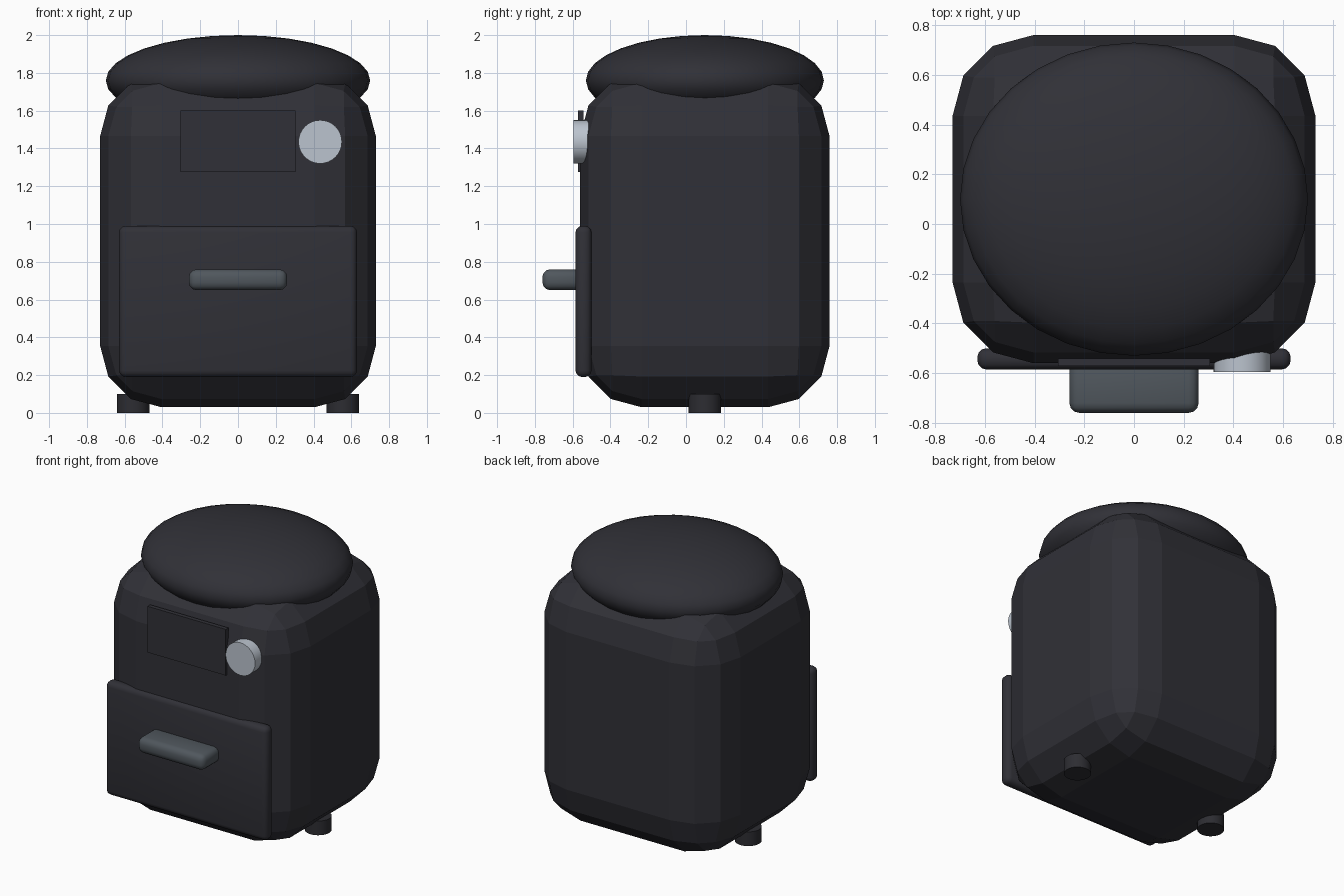
import bpy, math

cube = bpy.data.objects.get("Cube")
if cube:
    bpy.data.objects.remove(cube, do_unlink=True)


def material(name, rgb):
    m = bpy.data.materials.new(name)
    m.use_nodes = True
    m.diffuse_color = (*rgb, 1)
    m.node_tree.nodes["Principled BSDF"].inputs["Base Color"].default_value = (*rgb, 1)
    return m


charcoal = material("charcoal plastic", (0.03, 0.03, 0.038))
dark = material("dark plastic", (0.026, 0.026, 0.032))
grey = material("slate grey", (0.08, 0.095, 0.11))
silver = material("silver", (0.5, 0.55, 0.62))


def finish(name, mat, smooth_angle=None):
    ob = bpy.context.object
    ob.name = name
    ob.data.materials.append(mat)
    if smooth_angle:
        bpy.ops.object.shade_smooth_by_angle(angle=math.radians(smooth_angle))
    return ob


def box(name, lo, hi, mat, bevel=0, segments=3, smooth_angle=None):
    """Box between two corners, with optionally rounded edges."""
    bpy.ops.mesh.primitive_cube_add(size=1, location=[(a + b) / 2 for a, b in zip(lo, hi)])
    ob = bpy.context.object
    ob.scale = [b - a for a, b in zip(lo, hi)]
    bpy.ops.object.transform_apply(location=False, rotation=False, scale=True)
    if bevel:
        mod = ob.modifiers.new("rounded edges", "BEVEL")
        mod.width = bevel
        mod.segments = segments
        bpy.ops.object.modifier_apply(modifier=mod.name)
    return finish(name, mat, smooth_angle)


def cylinder(name, centre, radius, depth, mat, rotation=(0, 0, 0)):
    bpy.ops.mesh.primitive_cylinder_add(vertices=32, radius=radius, depth=depth,
                                        location=centre, rotation=rotation)
    return finish(name, mat, 30)


# Faceted housing
box("housing", (-0.73, -0.56, 0.03), (0.73, 0.76, 1.79), charcoal, bevel=0.325)

# Flattened domed lid
bpy.ops.mesh.primitive_uv_sphere_add(segments=32, ring_count=16, radius=1,
                                     location=(0, 0.1, 1.76))
bpy.context.object.scale = (0.7, 0.63, 0.24)
bpy.ops.object.transform_apply(location=False, rotation=False, scale=True)
finish("lid", charcoal, 40)

# Front drawer with its handle
box("drawer", (-0.63, -0.585, 0.19), (0.63, -0.5, 0.99), charcoal, 0.035, 3, 40)
box("drawer_handle", (-0.26, -0.76, 0.65), (0.26, -0.55, 0.76), grey, 0.04, 3, 40)

# Control panel and dial
box("control_panel", (-0.305, -0.572, 1.275), (0.305, -0.542, 1.6), charcoal)
cylinder("dial", (0.435, -0.545, 1.435), 0.115, 0.1, silver, (math.pi / 2, 0, 0))

# Feet
for side, x in (("left", 0.555), ("right", -0.555)):
    cylinder(side + "_foot", (x, 0.1, 0.05), 0.086, 0.1, dark)
